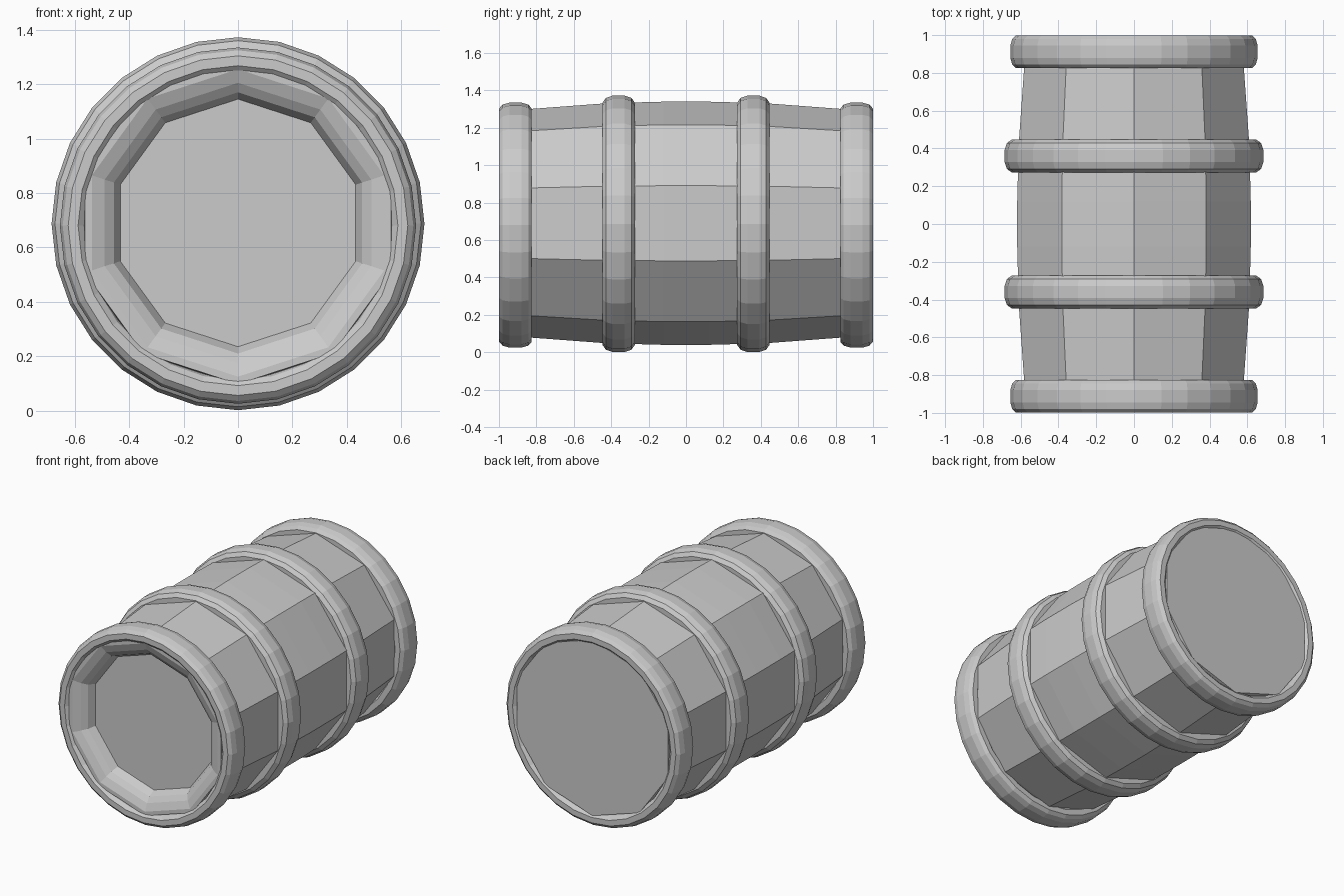
import bpy, math

if "Cube" in bpy.data.objects:
    bpy.data.objects.remove(bpy.data.objects["Cube"])

CZ = 0.69  # barrel axis height


def lathe(name, profile, sides, cz, closed=False):
    """Spin (y, radius) points round the y axis, first vertex at the top."""
    verts, faces = [], []
    n = len(profile)
    for i in range(sides):
        a = math.pi / 2 + 2 * math.pi * i / sides
        verts += [(r * math.cos(a), y, cz + r * math.sin(a)) for y, r in profile]
    for i in range(sides):
        j = (i + 1) % sides
        for k in range(n if closed else n - 1):
            m = (k + 1) % n
            faces.append((i * n + k, i * n + m, j * n + m, j * n + k))
    if not closed:
        faces.append([i * n for i in range(sides)])
        faces.append([i * n + n - 1 for i in reversed(range(sides))])
    mesh = bpy.data.meshes.new(name)
    mesh.from_pydata(verts, [], faces)
    mesh.update()
    obj = bpy.data.objects.new(name, mesh)
    bpy.context.collection.objects.link(obj)
    bpy.context.view_layer.objects.active = obj
    bpy.ops.object.mode_set(mode='EDIT')
    bpy.ops.mesh.select_all(action='SELECT')
    bpy.ops.mesh.normals_make_consistent(inside=False)
    bpy.ops.object.mode_set(mode='OBJECT')
    return obj


# Ten-sided bulging body with a stepped recess in the front end
lathe("barrel_body", [
    (-0.89, 0.455), (-0.94, 0.48), (-0.965, 0.515), (-0.985, 0.565),
    (-0.985, 0.592), (-0.82, 0.612), (-0.42, 0.642), (-0.12, 0.65),
    (0.12, 0.65), (0.42, 0.642), (0.82, 0.612), (0.99, 0.59)], 10, CZ)


def hoop(name, y, outer, half_h, cz):
    """Ring with a rounded-rectangle cross-section."""
    section = []
    for k in range(12):
        a = 2 * math.pi * (k + 0.5) / 12
        c, s = math.cos(a), math.sin(a)
        rnd = lambda v: math.copysign(abs(v) ** 0.75, v)
        section.append((y + 0.089 * rnd(c), outer - half_h + half_h * rnd(s)))
    lathe(name, section, 28, cz, closed=True)


# Two larger middle hoops and two end hoops
for side, s in (("front", -1), ("back", 1)):
    hoop(side + "_middle_hoop", s * 0.36, 0.687, 0.062, 0.687)
    hoop(side + "_end_hoop", s * 0.912, 0.656, 0.05, 0.68)
